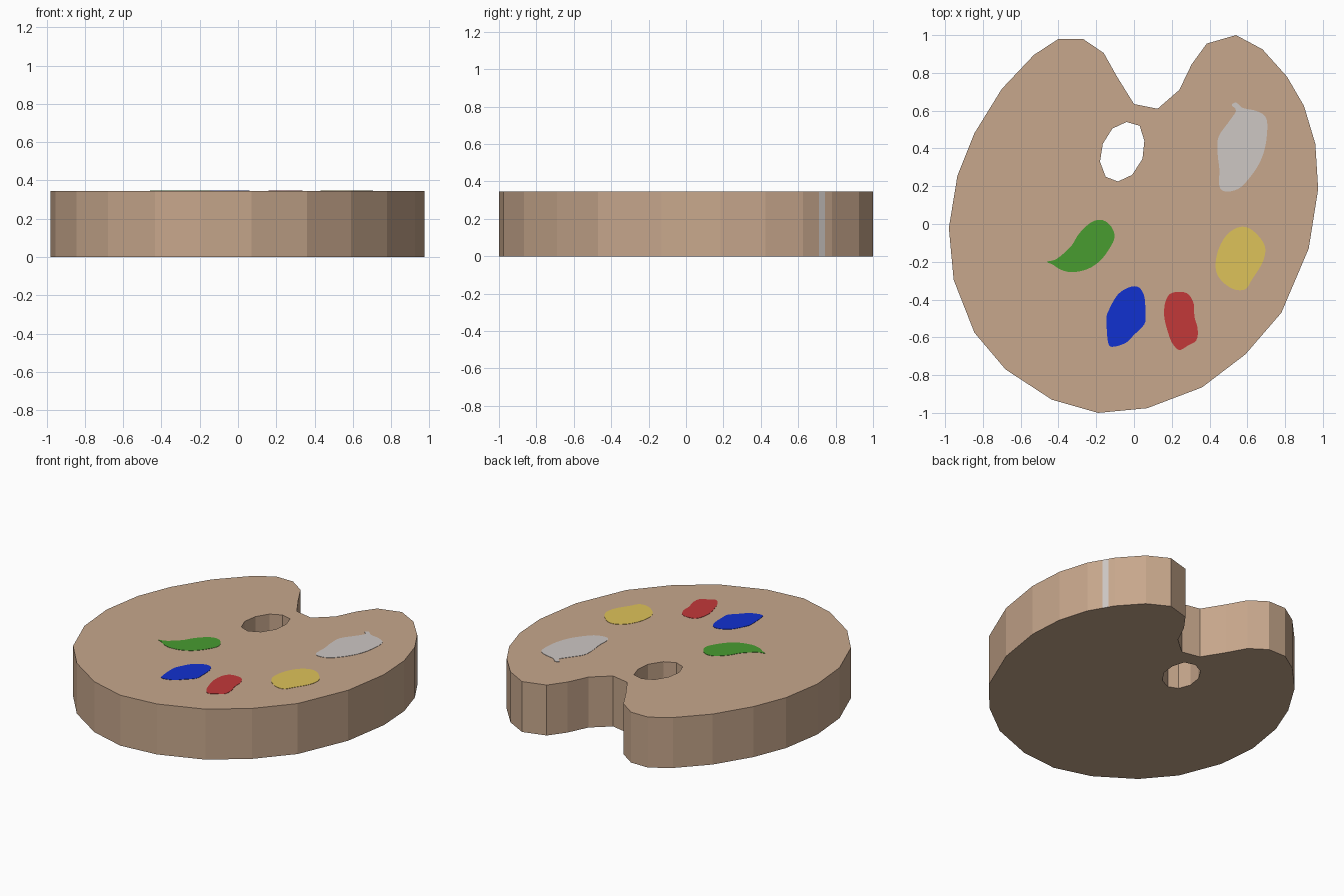
import bpy, bmesh
from mathutils import Vector

if "Cube" in bpy.data.objects:
    bpy.data.objects.remove(bpy.data.objects["Cube"])

HEIGHT = 0.345


def material(name, r, g, b):
    m = bpy.data.materials.new(name)
    lin = lambda c: ((c / 255 + 0.055) / 1.055) ** 2.4
    m.diffuse_color = (lin(r), lin(g), lin(b), 1)
    m.use_nodes = True
    m.node_tree.nodes["Principled BSDF"].inputs["Base Color"].default_value = m.diffuse_color
    return m


def add_object(name, bm, mats):
    bmesh.ops.recalc_face_normals(bm, faces=bm.faces[:])
    me = bpy.data.meshes.new(name)
    bm.to_mesh(me)
    bm.free()
    ob = bpy.data.objects.new(name, me)
    bpy.context.collection.objects.link(ob)
    for m in mats:
        me.materials.append(m)
    return ob


def extrude_loops(loops, z0, z1):
    """Fill nested outlines (outer first, then holes) and raise them to z1."""
    bm = bmesh.new()
    edges = []
    for pts in loops:
        vs = [bm.verts.new((x, y, z0)) for x, y in pts]
        edges += [bm.edges.new((vs[i - 1], vs[i])) for i in range(len(vs))]
    bmesh.ops.triangle_fill(bm, edges=edges, use_beauty=True, use_dissolve=False)
    ext = bmesh.ops.extrude_face_region(bm, geom=bm.faces[:], use_keep_orig=True)
    for v in ext["geom"]:
        if isinstance(v, bmesh.types.BMVert):
            v.co.z = z1
    return bm


def smooth_loop(pts, steps=4):
    """Closed Catmull-Rom curve through the points."""
    p = [Vector(q) for q in pts]
    n, out = len(p), []
    for i in range(n):
        a, b, c, d = p[i - 1], p[i], p[(i + 1) % n], p[(i + 2) % n]
        for s in range(steps):
            t = s / steps
            out.append(0.5 * (2 * b + (c - a) * t + (2 * a - 5 * b + 4 * c - d) * t * t
                              + (3 * b - a - 3 * c + d) * t ** 3))
    return out


wood = material("wood", 199, 167, 140)
grey = material("grey paint", 205, 199, 196)

# Palette board: kidney outline with thumb notch, and thumb hole
outline = [(-.40, .98), (-.27, .98), (-.16, .905), (-.09, .78), (0, .635), (.125, .61),
           (.24, .71), (.305, .845), (.385, .955), (.54, 1), (.68, .925), (.81, .78),
           (.8315, .743), (.85, .711),   # ends of the grey edge stripe
           (.90, .625), (.96, .425), (.975, .185), (.925, -.13), (.78, -.47), (.59, -.69),
           (.36, -.865), (.07, -.975), (-.19, -1), (-.435, -.93), (-.68, -.77),
           (-.845, -.575), (-.955, -.295), (-.98, -.02), (-.935, .255), (-.845, .48),
           (-.70, .715), (-.53, .895)]
hole = [(-.04, .54), (.03, .52), (.055, .44), (.045, .345), (-.01, .26), (-.085, .225),
        (-.15, .25), (-.18, .33), (-.165, .425), (-.115, .505)]
bm = extrude_loops([outline, hole], 0, HEIGHT)
bm.normal_update()
for f in bm.faces:   # grey stripe on the edge
    c = f.calc_center_median()
    if abs(f.normal.z) < .5 and c.x > .8 and .715 < c.y < .74:
        f.material_index = 1
add_object("palette_board", bm, [wood, grey])

# Paint patches: thin plates on the top face
patches = {
    "green": ((72, 156, 48), [(-.46, -.20), (-.41, -.185), (-.335, -.12), (-.29, -.05),
              (-.225, .01), (-.165, .02), (-.12, -.015), (-.103, -.07), (-.13, -.13),
              (-.18, -.195), (-.245, -.238), (-.325, -.255), (-.385, -.243), (-.43, -.215)]),
    "blue": ((17, 49, 208), [(-.025, -.335), (.025, -.335), (.055, -.385), (.06, -.475),
             (.055, -.53), (0, -.587), (-.045, -.63), (-.12, -.65), (-.14, -.61),
             (-.145, -.50), (-.135, -.46), (-.087, -.375)]),
    "red": ((194, 56, 57), [(.20, -.365), (.277, -.365), (.315, -.418), (.32, -.49),
            (.337, -.555), (.33, -.615), (.283, -.645), (.24, -.667), (.205, -.635),
            (.182, -.58), (.16, -.49), (.167, -.41)]),
    "yellow": ((222, 194, 90), [(.545, -.02), (.605, -.02), (.665, -.07), (.695, -.13),
               (.68, -.205), (.627, -.29), (.59, -.345), (.527, -.345), (.463, -.30),
               (.433, -.24), (.442, -.15), (.485, -.065)]),
    "grey": (None, [(.517, .63), (.542, .642), (.575, .615), (.643, .60), (.69, .575),
             (.706, .525), (.695, .41), (.66, .315), (.60, .23), (.55, .185), (.485, .172),
             (.452, .20), (.452, .29), (.443, .37), (.447, .46), (.505, .545), (.54, .60)]),
}
for name, (rgb, pts) in patches.items():
    mat = material(name + " paint", *rgb) if rgb else grey
    bm = extrude_loops([smooth_loop(pts)], HEIGHT - .002, HEIGHT + .002)
    add_object(name + "_paint_patch", bm, [mat])
